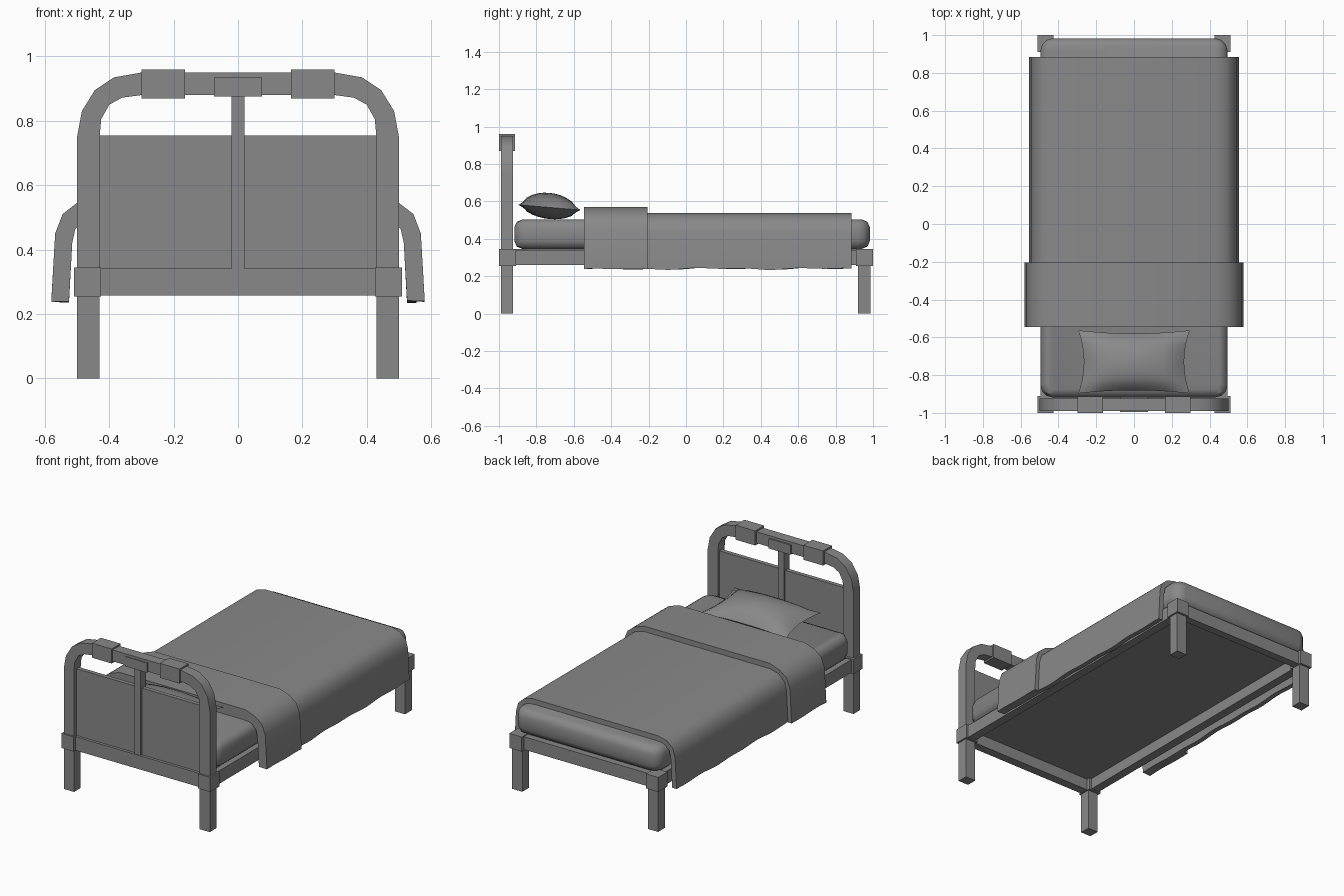
import bpy
import bmesh
from math import radians, sin, sqrt

cube = bpy.data.objects.get("Cube")
if cube:
    bpy.data.objects.remove(cube, do_unlink=True)

GREY = (0.25, 0.25, 0.25, 1)
grey = bpy.data.materials.new("plain_grey")
grey.use_nodes = True
grey.diffuse_color = GREY
grey.node_tree.nodes["Principled BSDF"].inputs["Base Color"].default_value = GREY


def finish(name, bm, smooth=None):
    """Turn a bmesh into a named object, smoothed below an angle if given."""
    bmesh.ops.recalc_face_normals(bm, faces=bm.faces)
    mesh = bpy.data.meshes.new(name)
    bm.to_mesh(mesh)
    bm.free()
    mesh.materials.append(grey)
    obj = bpy.data.objects.new(name, mesh)
    bpy.context.scene.collection.objects.link(obj)
    if smooth:
        bpy.ops.object.select_all(action='DESELECT')
        obj.select_set(True)
        bpy.context.view_layer.objects.active = obj
        bpy.ops.object.shade_smooth_by_angle(angle=radians(smooth))
    return obj


def box_mesh(x, y, z):
    bm = bmesh.new()
    bmesh.ops.create_cube(bm, size=1)
    for v in bm.verts:
        v.co = [r[0] + (c + 0.5) * (r[1] - r[0]) for c, r in zip(v.co, (x, y, z))]
    return bm


def box(name, x, y, z):
    return finish(name, box_mesh(x, y, z))


def mirrored_box(name, x, y, z):
    box(name + "_left", x, y, z)
    box(name + "_right", (-x[1], -x[0]), y, z)


def hoop(name, outer, inner, ys, wave=0.0, smooth=30):
    """Sweep an upside-down U along y; half profiles run from the centre down."""
    bm = bmesh.new()

    def full(half):
        return [(-x, z) for x, z in reversed(half)] + half[1:]

    outer, inner = full(outer), full(inner)
    loop = outer + inner[::-1]
    n = len(outer)
    ends = (0, n - 1, n, 2 * n - 1)
    rings = []
    for y in ys:
        ring = []
        for i, (x, z) in enumerate(loop):
            dip = wave * (sin(11 * y) + sin(23 * y + x)) if i in ends else 0
            ring.append(bm.verts.new((x, y, z + dip)))
        rings.append(ring)
    m = len(loop)
    for a, b in zip(rings, rings[1:]):
        for i in range(m):
            j = (i + 1) % m
            bm.faces.new((a[i], a[j], b[j], b[i]))
    # end caps as quads between the outer and inner lines
    for ring in (rings[0], rings[-1]):
        for i in range(n - 1):
            bm.faces.new((ring[i], ring[i + 1], ring[m - 2 - i], ring[m - 1 - i]))
    return finish(name, bm, smooth)


def steps(a, b, count):
    return [a + (b - a) * i / count for i in range(count + 1)]


# Headboard: bent frame with front legs, panel, centre post and clamps
hoop("headboard_frame",
     [(0, .95), (.30, .95), (.385, .935), (.445, .895), (.485, .83), (.50, .75), (.50, 0)],
     [(0, .88), (.30, .88), (.36, .872), (.40, .85), (.425, .805), (.43, .75), (.43, 0)],
     (-.99, -.925))
box("headboard_panel", (-.44, .44), (-.968, -.942), (.30, .755))
box("headboard_centre_post", (-.02, .02), (-.982, -.93), (.34, .885))
box("headboard_centre_block", (-.075, .075), (-.996, -.916), (.875, .935))
mirrored_box("headboard_clamp", (.165, .30), (-1, -.913), (.87, .96))

# Bed frame: collars, foot legs, rails and base board
mirrored_box("head_collar", (.425, .51), (-1, -.91), (.255, .345))
mirrored_box("foot_collar", (.425, .51), (.91, 1), (.255, .345))
mirrored_box("foot_leg", (.43, .50), (.92, .987), (0, .30))
mirrored_box("side_rail", (.44, .495), (-.92, .92), (.26, .34))
box("head_rail", (-.43, .43), (-.985, -.93), (.257, .342))
box("foot_rail", (-.43, .43), (.93, .98), (.26, .34))
box("base_board", (-.46, .46), (-.94, .94), (.328, .345))

# Mattress: rounded corners, then rounded top and bottom rims
bm = box_mesh((-.495, .495), (-.918, .983), (.347, .503))
uprights = [e for e in bm.edges if abs(e.verts[0].co.z - e.verts[1].co.z) > .1]
bmesh.ops.bevel(bm, geom=uprights, offset=.065, segments=3, profile=.5, affect='EDGES')
rims = [e for e in bm.edges if abs(e.verts[0].co.z - e.verts[1].co.z) < .01]
bmesh.ops.bevel(bm, geom=rims, offset=.042, segments=2, profile=.5, affect='EDGES')
finish("mattress", bm, 45)

# Blanket draped over the sides, with a thicker turned-down fold
lining = [(0, .505), (.42, .505), (.475, .493), (.505, .465), (.515, .42), (.525, .24)]
hoop("blanket",
     [(0, .537), (.43, .537), (.49, .522), (.53, .485), (.545, .43), (.555, .24)],
     lining, steps(-.23, .885, 24), .003, 40)
hoop("blanket_fold",
     [(0, .57), (.43, .57), (.50, .545), (.545, .51), (.568, .45), (.58, .238)],
     lining, steps(-.545, -.205, 6), .002, 40)

# Pillow: two bulging sheets sharing a rim, drawn in between its corners
bm = bmesh.new()
N = 10
for side in (1, -1):
    grid = []
    for i in range(N + 1):
        for j in range(N + 1):
            u, v = 2 * i / N - 1, 2 * j / N - 1
            x = .295 * u * (1 - .10 * (1 - v * v))
            y = -.73 + .167 * v * (1 - .10 * (1 - u * u))
            puff = sqrt(max(0, (1 - u * u) * (1 - v * v))) ** 1.2
            z = .568 - .014 * v + side * (.078 if side > 0 else .062) * puff
            grid.append(bm.verts.new((x, y, z)))
    for i in range(N):
        for j in range(N):
            a = i * (N + 1) + j
            bm.faces.new([grid[k] for k in (a, a + 1, a + N + 2, a + N + 1)])
bmesh.ops.remove_doubles(bm, verts=bm.verts, dist=.0005)
finish("pillow", bm, 60)
